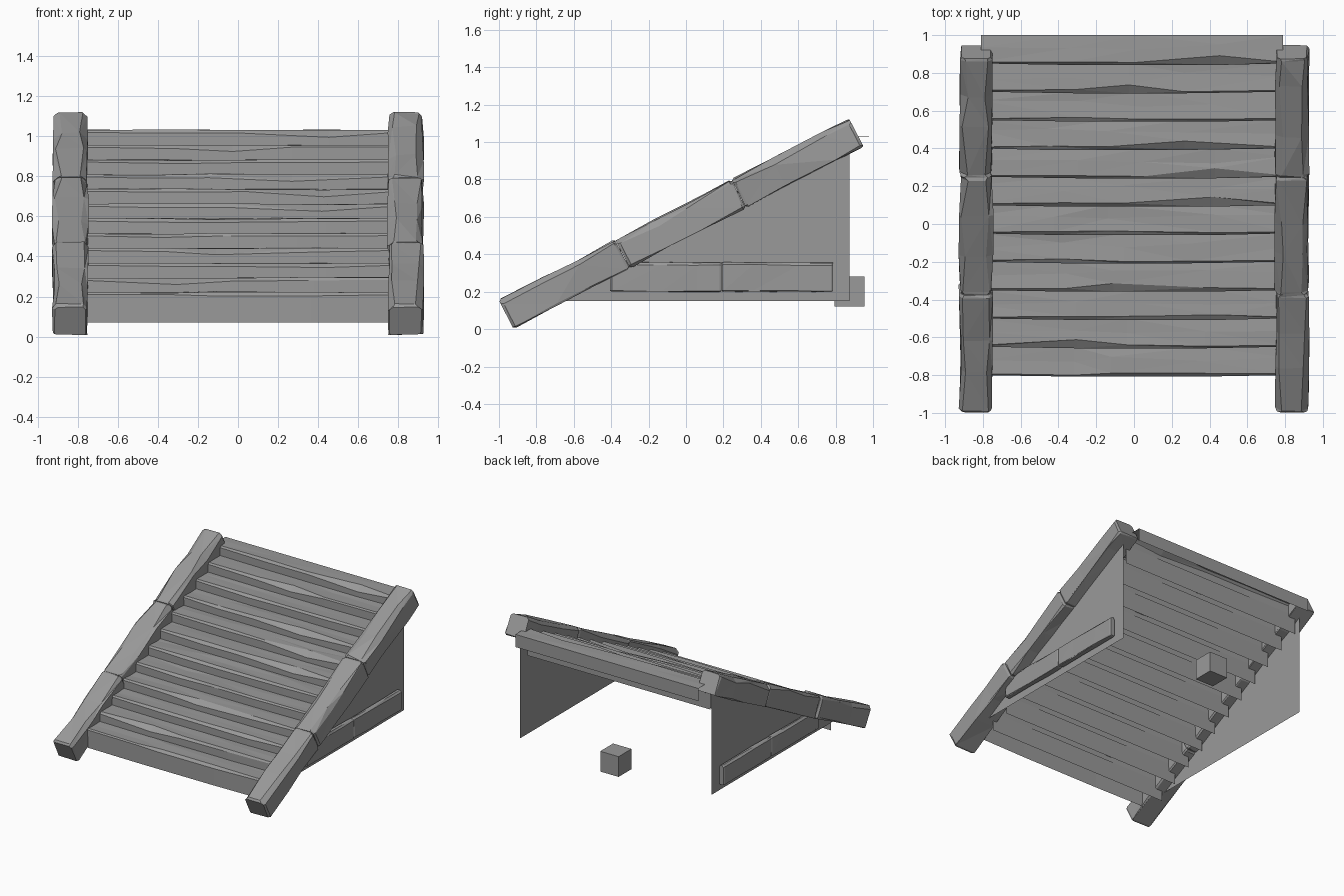
import bpy, bmesh, math, random
from mathutils import Matrix, Vector

if "Cube" in bpy.data.objects:
    bpy.data.objects.remove(bpy.data.objects["Cube"])

random.seed(7)

GREY = bpy.data.materials.new("dark_grey")
GREY.diffuse_color = (0.32, 0.32, 0.32, 1)
GREY.use_nodes = True
GREY.node_tree.nodes["Principled BSDF"].inputs["Base Color"].default_value = GREY.diffuse_color


def finish(name, bm, closed=True):
    if closed:
        bmesh.ops.recalc_face_normals(bm, faces=bm.faces)
    me = bpy.data.meshes.new(name)
    bm.to_mesh(me)
    bm.free()
    me.materials.append(GREY)
    ob = bpy.data.objects.new(name, me)
    bpy.context.collection.objects.link(ob)
    return ob


def loft(bm, rings, loop):
    vs = [[bm.verts.new(p) for p in r] for r in rings]
    n = len(vs[0])
    for a, b in zip(vs, vs[1:]):
        for i in range(n if loop else n - 1):
            j = (i + 1) % n
            bm.faces.new((a[i], a[j], b[j], b[i]))
    return vs


def jit(a):
    return random.uniform(-a, a)


def hewn_beam(name, length, w, h, matrix, ends=0.015, rough=0.007):
    """Chamfered timber along local Y, centred on X, hanging from 0 to -h."""
    bm = bmesh.new()
    rings = []
    stations = [0, ends, length * (0.38 + jit(.1)), length * (0.68 + jit(.1)),
                length - ends, length]
    for k, t in enumerate(stations):
        end = k in (0, 5)
        inset = min(0.008, w * 0.1) if end else 0
        a, b = w / 2 - inset, h / 2 - inset * 0.5
        c = min(0.016 if end else 0.010 + abs(jit(0.03)), w * 0.3)
        d = min(0.006, w * 0.1)
        pts = [(-a + c, b), (a - c, b), (a, b - c), (a, -b + d),
               (a - d, -b), (-a + d, -b), (-a, -b + d), (-a, b - c)]
        r = rough * (0.4 if end else 1)
        rings.append([matrix @ Vector((x + jit(r), t, z - h / 2 + jit(r)))
                      for x, z in pts])
    vs = loft(bm, rings, True)
    bm.faces.new(vs[0])
    bm.faces.new(vs[-1])
    bmesh.ops.triangulate(bm, faces=[f for f in bm.faces if len(f.verts) == 4])
    return finish(name, bm)


ANGLE = math.atan2(0.97, 1.87)
TILT = Matrix.Rotation(ANGLE, 4, 'X')
SIDES = ((-1, "left"), (1, "right"))

for s, side in SIDES:
    # sloping side rails, three timbers each
    for i, (t0, t1) in enumerate(((0, .70), (.702, 1.40), (1.402, 2.11))):
        start = Matrix.Translation((s * 0.836, -1.0, 0.152)) @ TILT
        hewn_beam(f"{side}_rail_{i + 1}", t1 - t0, 0.172, 0.164,
                  start @ Matrix.Translation((0, t0, 0)))

    # thin triangular side wall
    bm = bmesh.new()
    tri = [(-0.67, 0.15), (0.875, 0.15), (0.875, 0.99), (-0.66, 0.19)]
    bm.faces.new([bm.verts.new((s * 0.835, y, z)) for y, z in tri])
    finish(f"{side}_wall", bm)

    # low horizontal trim boards on the outside of the wall
    for i, (y0, y1) in enumerate(((-0.405, 0.19), (0.192, 0.785))):
        hewn_beam(f"{side}_trim_{i + 1}", y1 - y0, 0.042, 0.155,
                  Matrix.Translation((s * 0.860, y0, 0.356)), 0.010, 0.003)

# twelve hollow step boards: riser, worn nose, tread and back lip
STEPS = 12
for i in range(STEPS):
    y, z = -0.80 + 0.15 * i, 0.22 + 0.81 * i / (STEPS - 1)
    last = i == STEPS - 1
    xs = [-0.81, -0.38 + jit(.1), -0.05 + jit(.1), 0.36 + jit(.1), 0.79]
    chip = random.choice((1, 2, 3))          # one deep chip per nose
    rings = []
    for k, x in enumerate(xs):
        mid = 0 < k < 4
        bow = -0.008 if mid else 0.0
        wear = 0.008 + (abs(jit(0.015)) if mid else 0)
        if k == chip and i > 0:
            wear += random.uniform(0.005, 0.035)
        top = z + (jit(0.004) if mid else 0)
        rings.append([(x, y + bow, z - 0.15),
                      (x, y + bow, z - 0.006 - wear * 0.6),
                      (x, y + bow + wear, top),
                      (x, y + 0.09 + jit(.02), top + jit(0.004)),
                      (x, y + 0.15, z),
                      (x, y + 0.15, z - (0.10 if last else 0.15))])
    bm = bmesh.new()
    loft(bm, rings, False)
    bmesh.ops.triangulate(bm, faces=bm.faces)
    finish(f"step_{i + 1:02d}", bm)

# small loose block under the top of the stairs
bm = bmesh.new()
bmesh.ops.create_cube(bm, size=0.16, matrix=Matrix.Translation((0, 0.875, 0.20)))
finish("block", bm)
